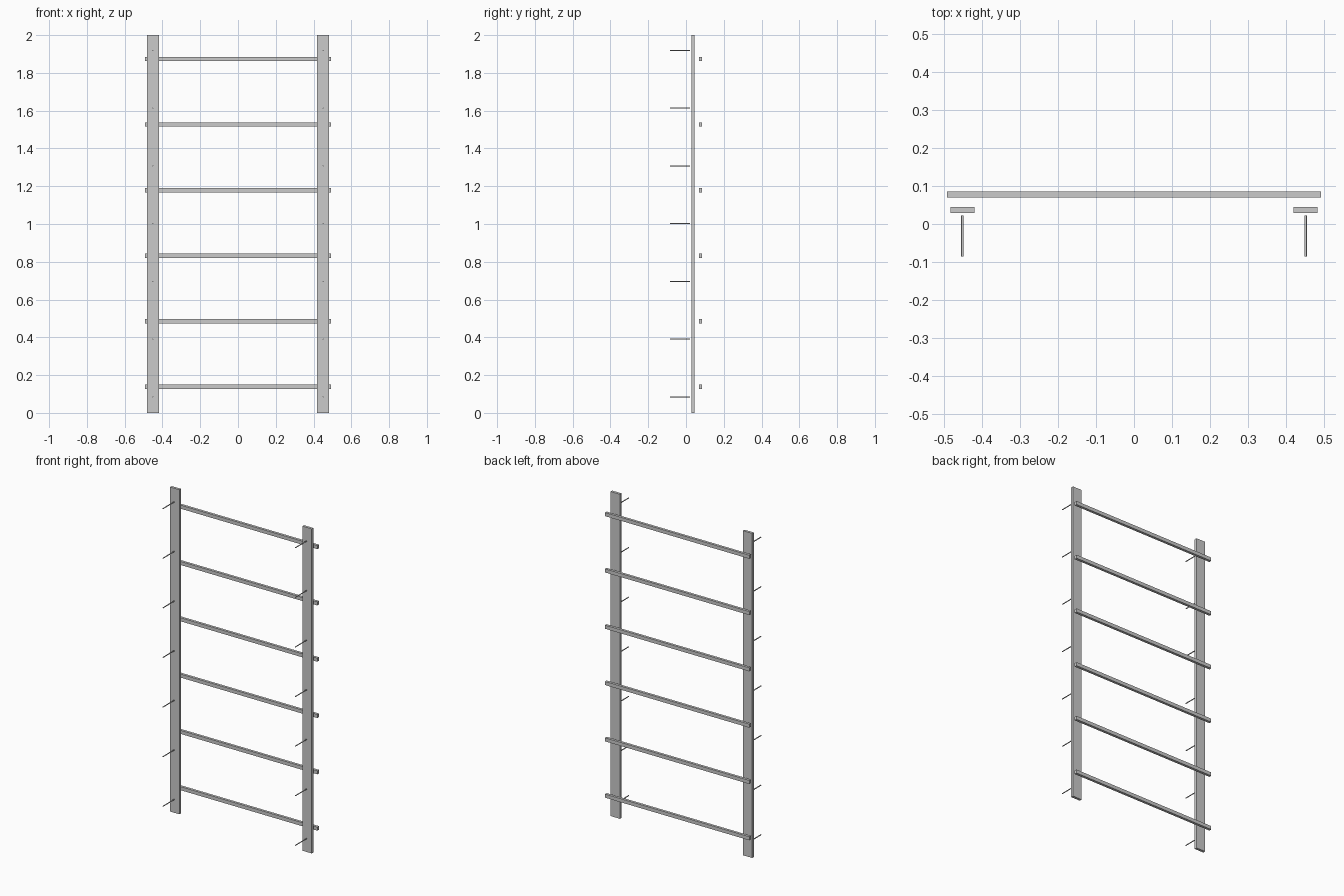
import bpy
import math

if "Cube" in bpy.data.objects:
    bpy.data.objects.remove(bpy.data.objects["Cube"])


def box(name, center, size):
    x, y, z = (s / 2 for s in size)
    verts = [(a, b, c) for a in (-x, x) for b in (-y, y) for c in (-z, z)]
    faces = [(0, 1, 3, 2), (4, 6, 7, 5), (0, 4, 5, 1),
             (2, 3, 7, 6), (0, 2, 6, 4), (1, 5, 7, 3)]
    mesh = bpy.data.meshes.new(name)
    mesh.from_pydata(verts, [], faces)
    obj = bpy.data.objects.new(name, mesh)
    obj.location = center
    bpy.context.collection.objects.link(obj)
    return obj


def screw(name, center, radius, length):
    bpy.ops.mesh.primitive_cylinder_add(
        vertices=12, radius=radius, depth=length, location=center,
        rotation=(math.pi / 2, 0, 0))
    obj = bpy.context.object
    obj.name = name
    bpy.ops.object.shade_smooth_by_angle()


# Upright boards, each with a row of screws floating in front of it
for side, sx in (("left", -1), ("right", 1)):
    box(f"{side}_upright", (sx * 0.451, 0.0365, 1.0), (0.063, 0.016, 2.0))
    for i in range(7):
        screw(f"{side}_screw_{i + 1}", (sx * 0.451, -0.032, 0.085 + i * 0.3057),
              0.003, 0.108)

# Horizontal slats standing off behind the uprights
for i in range(6):
    box(f"cross_slat_{i + 1}", (0, 0.078, 0.138 + i * 0.347),
        (0.984, 0.016, 0.022))
